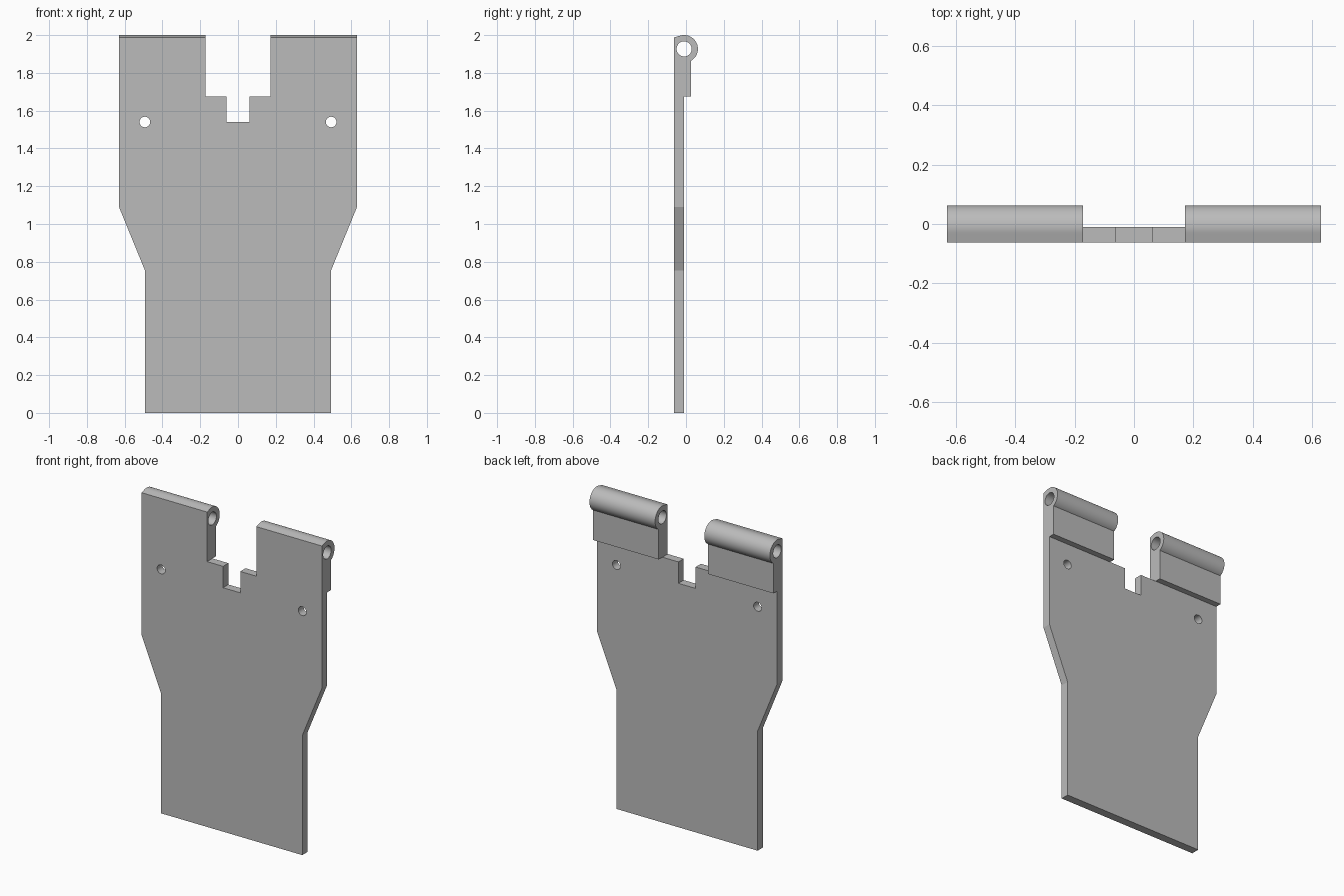
import bpy
import bmesh
import math
from mathutils import Matrix, Vector

old = bpy.data.objects.get("Cube")
if old:
    bpy.data.objects.remove(old, do_unlink=True)

grey = bpy.data.materials.new("plain_grey")
grey.use_nodes = True
grey.diffuse_color = (0.5, 0.5, 0.5, 1)
grey.node_tree.nodes["Principled BSDF"].inputs["Base Color"].default_value = (0.5, 0.5, 0.5, 1)

FRONT, BACK = -0.063, -0.01      # plate thickness limits in y
PIN_Y, PIN_Z, KNUCKLE_R = -0.01, 1.927, 0.073
STEP_Z, SLOT_X, SIDE_X = 1.675, 0.172, 0.63


def prism(name, points, offset):
    """Closed solid made by sweeping a 3D outline along an offset."""
    bm = bmesh.new()
    face = bm.faces.new([bm.verts.new(p) for p in points])
    swept = bmesh.ops.extrude_face_region(bm, geom=[face])["geom"]
    bmesh.ops.translate(bm, vec=Vector(offset),
                        verts=[v for v in swept if isinstance(v, bmesh.types.BMVert)])
    bmesh.ops.recalc_face_normals(bm, faces=bm.faces)
    return add_object(name, bm)


def rod(name, radius, length, location, axis):
    bm = bmesh.new()
    bmesh.ops.create_cone(bm, cap_ends=True, segments=48, radius1=radius, radius2=radius,
                          depth=length, matrix=Matrix.Translation(location)
                          @ Matrix.Rotation(math.pi / 2, 4, axis))
    return add_object(name, bm)


def add_object(name, bm):
    mesh = bpy.data.meshes.new(name)
    bm.to_mesh(mesh)
    bm.free()
    mesh.materials.append(grey)
    obj = bpy.data.objects.new(name, mesh)
    bpy.context.collection.objects.link(obj)
    return obj


def combine(target, other, operation):
    """Apply a boolean and discard the helper."""
    mod = target.modifiers.new(operation.lower(), "BOOLEAN")
    mod.operation, mod.solver, mod.object = operation, "EXACT", other
    bpy.context.view_layer.objects.active = target
    bpy.ops.object.modifier_apply(modifier=mod.name)
    bpy.data.objects.remove(other, do_unlink=True)


# Flat plate: right half outline, mirrored, with waisted sides and centre notch
half = [(0.493, 0), (0.493, 0.755), (SIDE_X, 1.09), (SIDE_X, 1.9),
        (SLOT_X, 1.9), (SLOT_X, STEP_Z), (0.06, STEP_Z), (0.06, 1.54)]
outline = half + [(-x, z) for x, z in reversed(half)]
plate = prism("hinge_plate", [(x, FRONT, z) for x, z in outline], (0, BACK - FRONT, 0))

# Knuckle profile: flat front, rounded top and back, thick leg below
block_y = 0.027
start = math.atan2(-math.sqrt(KNUCKLE_R ** 2 - (block_y - PIN_Y) ** 2), block_y - PIN_Y)
end = math.radians(106)
steps = 40
profile = [(FRONT, STEP_Z), (block_y, STEP_Z)]
for i in range(steps + 1):
    a = start + (end - start) * i / steps
    profile.append((PIN_Y + KNUCKLE_R * math.cos(a), PIN_Z + KNUCKLE_R * math.sin(a)))
profile.append((FRONT, 1.988))

for side in (-1, 1):
    knuckle = prism("knuckle", [(side * SLOT_X, y, z) for y, z in profile],
                    (side * (SIDE_X - SLOT_X), 0, 0))
    combine(plate, knuckle, "UNION")

# Pin bore along x, and a screw hole on each side
combine(plate, rod("pin_cutter", 0.04, 2, (0, PIN_Y, PIN_Z), "Y"), "DIFFERENCE")
for side in (-1, 1):
    combine(plate, rod("hole_cutter", 0.028, 0.5, (side * 0.493, 0, 1.54), "X"), "DIFFERENCE")

bpy.ops.object.select_all(action="DESELECT")
plate.select_set(True)
bpy.context.view_layer.objects.active = plate
bpy.ops.object.shade_smooth_by_angle(angle=math.radians(20))
